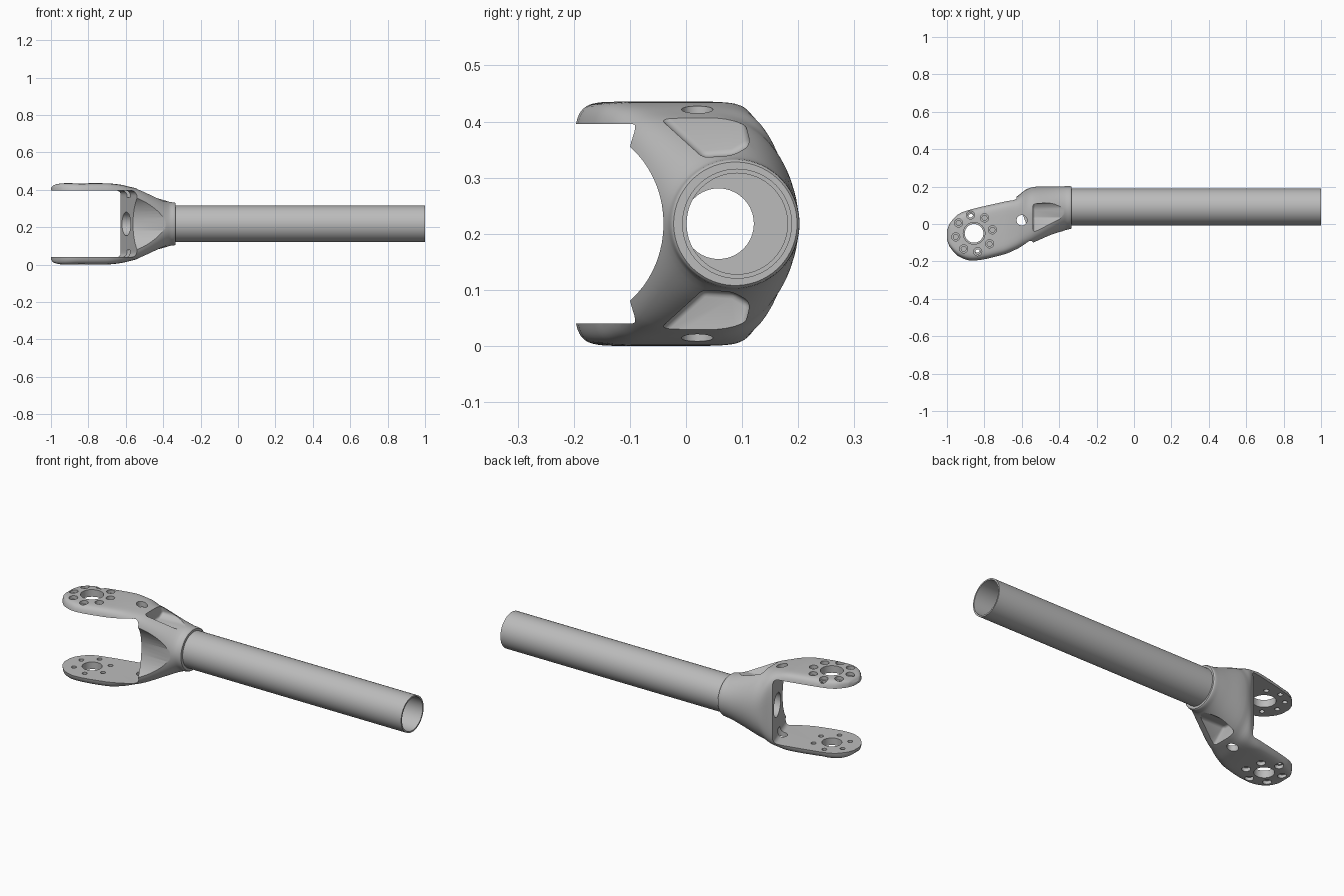
import bpy, bmesh, math
from mathutils import Vector, Matrix

if "Cube" in bpy.data.objects:
    bpy.data.objects.remove(bpy.data.objects["Cube"])

MID = 0.218        # height of the symmetry plane
AXIS_Y = 0.088     # tube axis offset

metal = bpy.data.materials.new("grey_metal")
metal.use_nodes = True
metal.diffuse_color = (0.5, 0.5, 0.5, 1)
metal.node_tree.nodes["Principled BSDF"].inputs["Base Color"].default_value = (0.5, 0.5, 0.5, 1)


def make_object(name, bm):
    bmesh.ops.recalc_face_normals(bm, faces=bm.faces)
    mesh = bpy.data.meshes.new(name)
    bm.to_mesh(mesh)
    bm.free()
    mesh.materials.append(metal)
    obj = bpy.data.objects.new(name, mesh)
    bpy.context.scene.collection.objects.link(obj)
    return obj


def cylinder(name, start, end, radius, sides=32, squash=1.0):
    start, end = Vector(start), Vector(end)
    bm = bmesh.new()
    turn = (end - start).to_track_quat("Z", "Y").to_matrix().to_4x4()
    place = Matrix.Translation((start + end) / 2) @ turn @ Matrix.Diagonal((squash, 1, 1, 1))
    bmesh.ops.create_cone(bm, cap_ends=True, segments=sides, radius1=radius,
                          radius2=radius, depth=(end - start).length, matrix=place)
    return make_object(name, bm)


def prism(name, points, offset, round_by):
    """Extrude a closed outline by an offset and round its edges."""
    bm = bmesh.new()
    face = bm.faces.new([bm.verts.new(p) for p in points])
    out = bmesh.ops.extrude_face_region(bm, geom=[face])["geom"]
    bmesh.ops.translate(bm, vec=offset, verts=[v for v in out if isinstance(v, bmesh.types.BMVert)])
    bmesh.ops.recalc_face_normals(bm, faces=bm.faces)
    bmesh.ops.bevel(bm, geom=bm.edges[:], offset=round_by, segments=4, profile=0.5, affect="EDGES")
    return make_object(name, bm)


def cut(obj, cutters):
    for c in cutters:
        c.hide_render = True
        mod = obj.modifiers.new(c.name, "BOOLEAN")
        mod.operation, mod.solver, mod.object = "DIFFERENCE", "EXACT", c
    graph = bpy.context.evaluated_depsgraph_get()
    mesh = bpy.data.meshes.new_from_object(obj.evaluated_get(graph))
    obj.modifiers.clear()
    obj.data = mesh
    for c in cutters:
        bpy.data.objects.remove(c)


def smooth(obj):
    bpy.ops.object.select_all(action="DESELECT")
    obj.select_set(True)
    bpy.context.view_layer.objects.active = obj
    bpy.ops.object.shade_smooth_by_angle(angle=math.radians(32))


# Yoke stations: x, front y, back y, half height, front and back squareness
stations = [Vector(s) for s in (
    (-1, -.09, -.03, .192, 6, 6),
    (-.985, -.125, .005, .207, 8, 8),
    (-.94, -.175, .055, .217, 8, 8),
    (-.86, -.2, .085, .217, 8, 8),
    (-.7, -.168, .122, .217, 8, 8),
    (-.63, -.143, .145, .21, 7, 5),
    (-.58, -.122, .183, .199, 6, 2.6),
    (-.53, -.102, .199, .185, 5, 2.1),
    (-.43, -.058, .201, .142, 3, 2),
    (-.37, -.034, .202, .119, 2, 2),
    (-.339, -.026, .202, .114, 2, 2),
    (-.333, -.022, .198, .11, 2, 2))]


def spline(rows, steps):
    out = []
    for i in range(len(rows) - 1):
        a, b = rows[max(i - 1, 0)], rows[i]
        c, d = rows[i + 1], rows[min(i + 2, len(rows) - 1)]
        tan_b = (c - a) * ((c[0] - b[0]) / (c[0] - a[0]))
        tan_c = (d - b) * ((c[0] - b[0]) / (d[0] - b[0]))
        for k in range(steps):
            t = k / steps
            out.append(b * (2*t**3 - 3*t**2 + 1) + tan_b * (t**3 - 2*t**2 + t)
                       + c * (3*t**2 - 2*t**3) + tan_c * (t**3 - t**2))
    return out + [rows[-1]]


# Yoke body lofted through the stations
RING = 64
bm = bmesh.new()
rings = []
for x, front, back, half, sq_front, sq_back in spline(stations, 4):
    ring = []
    for i in range(RING):
        a = math.tau * (i + 0.5) / RING
        power = 2 / (sq_back if math.cos(a) > 0 else sq_front)
        y = math.copysign(abs(math.cos(a)) ** power, math.cos(a)) * (back - front) / 2
        z = math.copysign(abs(math.sin(a)) ** power, math.sin(a)) * half
        ring.append(bm.verts.new((x, y + (front + back) / 2, z + MID)))
    rings.append(ring)
for r, s in zip(rings, rings[1:]):
    for i in range(RING):
        j = (i + 1) % RING
        bm.faces.new((r[i], r[j], s[j], s[i]))
bm.faces.new(rings[0])
bm.faces.new(rings[-1])
yoke = make_object("yoke", bm)

# Slot between the arms, scooped front, tube bore and opening in the web
cutters = [
    prism("slot", [(-1.3, -.4, .04), (-.43, -.4, .04), (-.722, .4, .04), (-1.3, .4, .04)],
          (0, 0, .356), .025),
    cylinder("front_scoop", (-1.2, -.2, MID), (-.3, -.2, MID), .16, 64),
    cylinder("bore", (-.52, AXIS_Y, MID), (-.2, AXIS_Y, MID), .095, 48),
    cylinder("web_opening", (-.8, .058, MID), (-.45, .058, MID), .063, 40),
]
for v in cutters[1].data.vertices:
    v.co.z = MID + (v.co.z - MID) * 1.1

# Pocket, cross hole, hub hole and bolt circle on each arm
for side, count, hub, circle in ((1, 8, .058, .1), (-1, 6, .05, .092)):
    def level(z):
        return MID + side * z
    outline = ((-.055, .195), (.03, .118), (.085, .122), (.115, .14), (.105, .182), (.1, .26), (-.055, .26))
    cutters.append(prism("pocket", [(-.54, y, level(z)) for y, z in outline], (.24, 0, 0), .012))

    def drill(x, y, radius, depth=.08, sides=24):
        cutters.append(cylinder("drill", (x, y, level(.25 - depth)), (x, y, level(.25)), radius, sides))
    drill(-.6, .02, .028, .11)
    drill(-.855, -.05, hub, sides=40)
    for k in range(count):
        a = math.radians(101) + math.tau * k / count
        x, y = -.855 + circle * math.cos(a), -.05 + circle * math.sin(a)
        drill(x, y, .013, sides=16)
        drill(x, y, .022, .052, 20)
cut(yoke, cutters)
smooth(yoke)

# Hollow tube seated in the yoke collar
tube = cylinder("tube", (-.36, AXIS_Y + .003, MID), (1, AXIS_Y + .003, MID), .098, 64)
cut(tube, [cylinder("tube_bore", (-.5, AXIS_Y + .003, MID), (1.1, AXIS_Y + .003, MID), .09, 64)])
smooth(tube)
